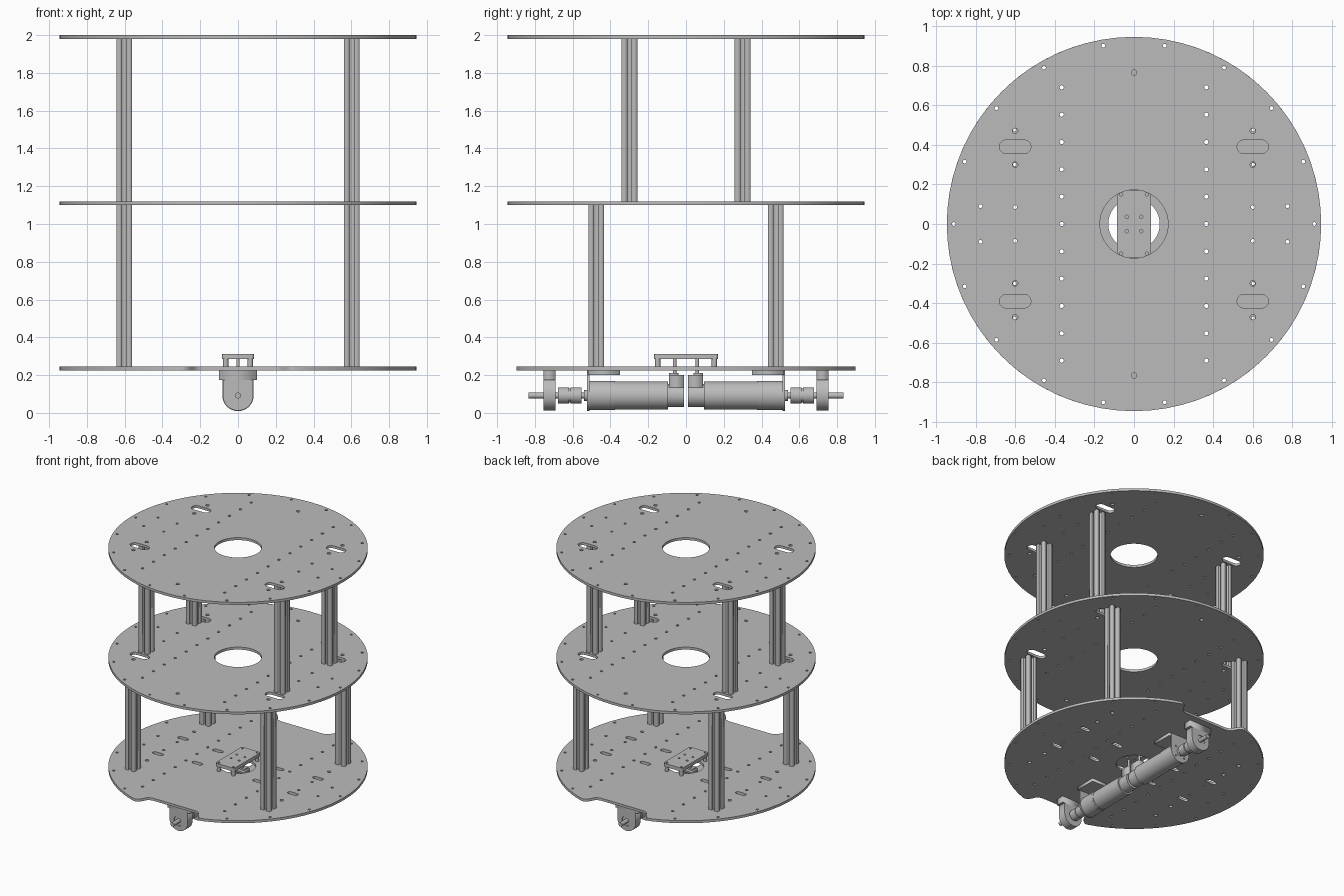
import bpy, math
from math import sin, cos, pi
from mathutils import Matrix

cube = bpy.data.objects.get("Cube")
if cube:
    bpy.data.objects.remove(cube)

grey = bpy.data.materials.new("machined grey")
grey.use_nodes = True
grey.diffuse_color = (0.5, 0.5, 0.5, 1)
grey.node_tree.nodes["Principled BSDF"].inputs["Base Color"].default_value = (0.5, 0.5, 0.5, 1)

AXIS = 0.092          # height of the drive line
UPRIGHT = Matrix.Rotation(pi / 2, 4, "X")


# ---------- outline helpers ----------
def circle(x, y, r, n=12):
    return [(x + r * cos(2 * pi * i / n), y + r * sin(2 * pi * i / n)) for i in range(n)]


def slot(x, y, length, width, n=6):
    r, d = width / 2, length / 2 - width / 2
    right = [(x + d + r * cos(a), y + r * sin(a)) for a in [pi * (i / n - 0.5) for i in range(n + 1)]]
    return right + [(2 * x - px, 2 * y - py) for px, py in right]


def rect(w, d, r=0.02):
    pts = []
    for k, (sx, sy) in enumerate([(1, 1), (-1, 1), (-1, -1), (1, -1)]):
        for i in range(5):
            a = pi / 2 * (k + i / 4)
            pts.append((sx * (w - r) + r * cos(a), sy * (d - r) + r * sin(a)))
    return pts


def four(x, y):
    return {(sx * x, sy * y) for sx in (1, -1) for sy in (1, -1)}


# ---------- solid helpers ----------
def sheet(name, outlines, z0, z1, turn=None, move=(0, 0, 0)):
    """Extrude an outline with holes between two heights."""
    curve = bpy.data.curves.new(name, "CURVE")
    curve.dimensions = "2D"
    curve.fill_mode = "BOTH"
    curve.extrude = (z1 - z0) / 2
    for pts in outlines:
        s = curve.splines.new("POLY")
        s.points.add(len(pts) - 1)
        for p, (x, y) in zip(s.points, pts):
            p.co = (x, y, 0, 1)
        s.use_cyclic_u = True
    temp = bpy.data.objects.new(name + "_outline", curve)
    bpy.context.collection.objects.link(temp)
    mesh = bpy.data.meshes.new_from_object(temp.evaluated_get(bpy.context.evaluated_depsgraph_get()))
    bpy.data.objects.remove(temp)
    mesh.transform(Matrix.Translation((0, 0, (z0 + z1) / 2)))
    if turn:
        mesh.transform(turn)
    mesh.transform(Matrix.Translation(move))
    mesh.materials.clear()
    mesh.materials.append(grey)
    mesh.name = name
    ob = bpy.data.objects.new(name, mesh)
    bpy.context.collection.objects.link(ob)
    return ob


def box(name, x, y, z0, z1, w, d):
    return sheet(name, [[(-w, -d), (w, -d), (w, d), (-w, d)]], z0, z1, move=(x, y, 0))


def rod(name, side, y0, y1, r, n=32):
    """Cylinder on the drive line, mirrored by side."""
    a, b = sorted((side * y0, side * y1))
    ob = sheet(name, [circle(0, 0, r, n)], -b, -a, UPRIGHT, (0, 0, AXIS))
    smooth(ob)
    return ob


def smooth(ob):
    bpy.ops.object.select_all(action="DESELECT")
    ob.select_set(True)
    bpy.context.view_layer.objects.active = ob
    bpy.ops.object.shade_smooth_by_angle(angle=math.radians(35))


# ---------- round decks ----------
R = 0.945
holes = []
for hx, hy in [(0.155, 0.9), (0.455, 0.79), (0.695, 0.585), (0.855, 0.315), (0.91, 0),
               (0.775, 0.09), (0.6, 0.085)]:
    holes += [circle(x, y, 0.01, 8) for x, y in four(hx, hy)]
for i in range(6):
    holes += [circle(x, y, 0.011, 8) for x, y in four(0.365, 0.138 * i)]
post_holes = [circle(x, y, 0.014) for h in (0.3, 0.47) for x, y in four(0.6, h)]
end_holes = [circle(0, s * 0.765, 0.014) for s in (1, -1)]
cable_slots = [slot(x, y, 0.16, 0.07) for x, y in four(0.6, 0.39)]

upper_cuts = holes + post_holes + end_holes + cable_slots + [circle(0, 0, 0.172, 48)]
for name, z in (("top_deck", 1.98), ("middle_deck", 1.1)):
    smooth(sheet(name, [circle(0, 0, R, 72)] + upper_cuts, z, z + 0.02))

# bottom deck has a notch with rounded corners at each end
tip = math.asin(0.3 / R)
edge = [(R * cos(a), R * sin(a)) for a in
        [(-pi / 2 + tip) + (pi - 2 * tip) * i / 30 for i in range(31)]]
notch = [(0.28, 0.893), (0.255, 0.875), (0.235, 0.835), (0.215, 0.817), (0.185, 0.81)]
half = edge + notch + [(-x, y) for x, y in reversed(notch)]
bottom_outline = half + [(-x, -y) for x, y in half]
bottom_holes = [h for h in holes if all(abs(x) > 0.2 or abs(y) < 0.78 for x, y in h)]
small_slots = [slot(x, y, 0.09, 0.035) for p in ((0.6, 0.16), (0.27, 0.13)) for x, y in four(*p)]
smooth(sheet("bottom_deck", [bottom_outline] + bottom_holes + post_holes + small_slots
             + [circle(0, 0, 0.13, 40)], 0.225, 0.245))

# ---------- slotted posts ----------
h = 0.042
corner = [(h, -h), (h, -0.011), (0.034, -0.011), (0.034, -0.022), (0.02, -0.01),
          (0.02, 0.01), (0.034, 0.022), (0.034, 0.011), (h, 0.011)]
profile = []
for k in range(4):
    c, s = round(cos(k * pi / 2)), round(sin(k * pi / 2))
    profile += [(x * c - y * s, x * s + y * c) for x, y in corner]
for level, y, z0, z1 in (("lower_post", 0.475, 0.245, 1.1), ("upper_post", 0.3, 1.12, 1.98)):
    for px, py in sorted(four(0.602, y)):
        sheet(level, [profile, circle(0, 0, 0.009, 8)], z0, z1, move=(px, py, 0))

# ---------- raised sensor board ----------
pins = [circle(x, y, 0.009, 8) for x, y in list(four(0.065, 0.15)) + list(four(0.036, 0.036))]
sheet("sensor_board", [rect(0.085, 0.17, 0.015)] + pins, 0.285, 0.312)
for x, y in four(0.065, 0.15):
    sheet("board_standoff", [circle(x, y, 0.014)], 0.245, 0.285)
for y in (0.06, -0.06):
    sheet("board_pin", [circle(0, y, 0.009)], 0.2, 0.285)


# ---------- drive units ----------
def arch(w, top):
    """Rounded-bottom bracket face, drawn around the drive line."""
    arc = [(w * cos(a), w * sin(a)) for a in [-pi * i / 16 for i in range(17)]]
    return arc + [(-w, top), (w, top)]


for side, tag in ((-1, "front"), (1, "back")):
    # motor, gearbox and encoder
    rod(tag + "_encoder", side, 0.01, 0.095, 0.062)
    box(tag + "_encoder_plug", 0, side * 0.05, AXIS, 0.2, 0.045, 0.04)
    box(tag + "_encoder_cap", 0, side * 0.065, 0.2, 0.212, 0.03, 0.025)
    rod(tag + "_motor_can", side, 0.095, 0.385, 0.074)
    rod(tag + "_motor_seam", side, 0.375, 0.39, 0.077)
    rod(tag + "_gearbox", side, 0.39, 0.515, 0.078)
    rod(tag + "_gearbox_boss", side, 0.515, 0.54, 0.03)
    # angled motor mount
    box(tag + "_mount_flange", 0, side * 0.435, 0.2, 0.225, 0.1, 0.085)
    a, b = sorted((side * 0.512, side * 0.524))
    bolts = [circle(0.055 * cos(t), 0.055 * sin(t), 0.007, 8)
             for t in [pi / 4 + k * pi / 2 for k in range(4)]]
    sheet(tag + "_mount_face", [arch(0.083, 0.225 - AXIS), circle(0, 0, 0.03, 16)] + bolts,
          -b, -a, UPRIGHT, (0, 0, AXIS))
    # shaft with split coupling
    rod(tag + "_shaft", side, 0.5, 0.835, 0.016, 16)
    rod(tag + "_coupling_inner", side, 0.552, 0.612, 0.043)
    rod(tag + "_coupling_web", side, 0.612, 0.62, 0.036)
    rod(tag + "_coupling_outer", side, 0.62, 0.678, 0.043)
    # outer bearing block
    a, b = sorted((side * 0.69, side * 0.755))
    sheet(tag + "_bearing_block", [arch(0.08, 0.175 - AXIS), circle(0, 0, 0.04, 24)],
          -b, -a, UPRIGHT, (0, 0, AXIS))
    sheet(tag + "_bearing", [circle(0, 0, 0.04, 24), circle(0, 0, 0.016, 16)],
          -b + 0.006, -a - 0.006, UPRIGHT, (0, 0, AXIS))
    box(tag + "_bearing_flange", 0, side * 0.7225, 0.175, 0.225, 0.1, 0.0325)
